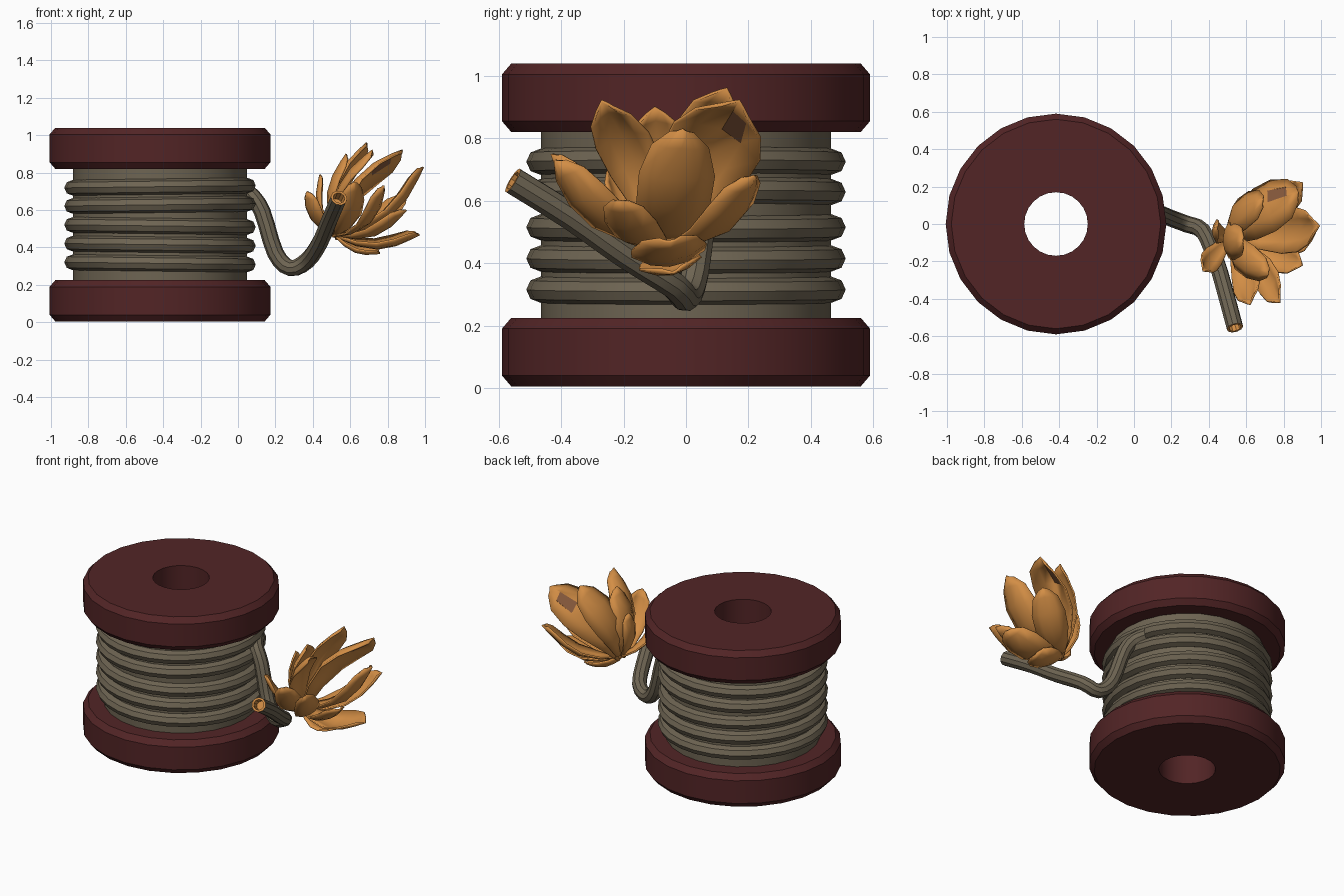
import bpy, bmesh, math
from mathutils import Vector

if "Cube" in bpy.data.objects:
    bpy.data.objects.remove(bpy.data.objects["Cube"])


def material(name, rgb):
    m = bpy.data.materials.new(name)
    m.diffuse_color = (*rgb, 1)
    m.use_nodes = True
    m.node_tree.nodes["Principled BSDF"].inputs["Base Color"].default_value = m.diffuse_color
    return m


RED = material("dark red wood", (0.085, 0.018, 0.019))
ROPE = material("grey brown thread", (0.155, 0.128, 0.085))
ORANGE = material("petal orange", (0.65, 0.27, 0.06))
BROWN = material("petal brown spot", (0.24, 0.10, 0.045))
CX = -0.417


def finish(bm, name, mats, angle=35):
    bmesh.ops.recalc_face_normals(bm, faces=bm.faces[:])
    me = bpy.data.meshes.new(name)
    bm.to_mesh(me)
    bm.free()
    for m in mats:
        me.materials.append(m)
    ob = bpy.data.objects.new(name, me)
    bpy.context.collection.objects.link(ob)
    bpy.ops.object.select_all(action='DESELECT')
    ob.select_set(True)
    bpy.context.view_layer.objects.active = ob
    bpy.ops.object.shade_smooth_by_angle(angle=math.radians(angle))
    return ob


def bridge(bm, rings, closed=False):
    """Skin a list of closed vertex rings, returning faces per band."""
    bands = []
    n = len(rings[0])
    for i in range(len(rings) if closed else len(rings) - 1):
        a, b = rings[i], rings[(i + 1) % len(rings)]
        bands.append([bm.faces.new((a[j], a[(j + 1) % n], b[(j + 1) % n], b[j]))
                      for j in range(n)])
    return bands


def lathe(name, profile, sides, mats, closed=True):
    bm = bmesh.new()
    rings = [[bm.verts.new((CX + r * math.cos(2 * math.pi * k / sides),
                            r * math.sin(2 * math.pi * k / sides), z))
              for k in range(sides)] for r, z in profile]
    bridge(bm, rings, closed)
    return finish(bm, name, mats)


# Spool flanges with chamfered rims and a bored centre
for name, z in (("bottom_flange", 0.005), ("top_flange", 0.82)):
    h = 0.22
    lathe(name, [(0.17, z), (0.56, z), (0.59, z + 0.035), (0.59, z + h - 0.035),
                 (0.56, z + h), (0.17, z + h)], 24, [RED])

# Core between flanges, with red bore
lathe("core", [(0.465, 0.2), (0.465, 0.85)], 24, [ROPE], closed=False)
lathe("core_bore", [(0.17, 0.2), (0.17, 0.85)], 24, [RED], closed=False)

# Wound thread turns
for i, z in enumerate((0.315, 0.415, 0.515, 0.628, 0.725)):
    prof = [(0.466 + 0.046 * math.cos(a), z + 0.042 * math.sin(a))
            for a in (k * math.pi / 4 for k in range(8))]
    turn = lathe(f"thread_turn_{i + 1}", prof, 28, [ROPE])
    for v in turn.data.vertices:      # slight slope of each turn
        v.co.z += 0.012 * (v.co.x - CX) * (1 if i > 2 else -1)

# Loose thread tail, hollow cut end
ctrl = [Vector(p) for p in ((0.03, 0.16, 0.70), (0.07, 0.09, 0.68), (0.13, 0.06, 0.59),
        (0.20, 0.03, 0.37), (0.28, 0.0, 0.29), (0.37, -0.04, 0.33), (0.44, -0.2, 0.43),
        (0.49, -0.37, 0.55), (0.54, -0.555, 0.665))]
path = []
for i in range(len(ctrl) - 1):
    p0, p1, p2 = ctrl[max(i - 1, 0)], ctrl[i], ctrl[i + 1]
    p3 = ctrl[min(i + 2, len(ctrl) - 1)]
    for t in (0, 1 / 3, 2 / 3):
        path.append(0.5 * (2 * p1 + (p2 - p0) * t + (2 * p0 - 5 * p1 + 4 * p2 - p3) * t * t
                           + (3 * p1 - p0 - 3 * p2 + p3) * t ** 3))
path.append(ctrl[-1])
bm = bmesh.new()
rings = []
tan = (path[1] - path[0]).normalized()
side = tan.orthogonal().normalized()


def ring(p, r):
    up = tan.cross(side)
    rings.append([bm.verts.new(p + r * (math.cos(a) * side + math.sin(a) * up))
                  for a in (k * math.pi / 5 for k in range(10))])


for i, p in enumerate(path):
    new = (path[min(i + 1, len(path) - 1)] - path[max(i - 1, 0)]).normalized()
    side = tan.rotation_difference(new) @ side
    tan = new
    ring(p, 0.045)
ring(path[-1], 0.032)
ring(path[-1] - tan * 0.06, 0.030)
bands = bridge(bm, rings)
cap = bm.faces.new(rings[-1])
for f in bands[-1] + bands[-2] + [cap]:
    f.material_index = 1
finish(bm, "loose_thread", [ROPE, ORANGE])

# Flower: cupped petals fanning from one base: tip, width direction, half width
BASE = Vector((0.52, -0.07, 0.46))
AXIS = Vector((0.62, 0.0, 0.78))
PETALS = [
    ((0.37, -0.25, 0.70), (0.6, -0.8, 0), 0.06),
    ((0.44, -0.02, 0.79), (0, 1, 0), 0.06),
    ((0.58, -0.10, 0.90), (0, 1, 0), 0.10),
    ((0.69, 0.13, 0.96), (0.2, 1, 0), 0.11),
    ((0.72, -0.27, 0.92), (0.2, 1, 0.2), 0.09),
    ((0.62, -0.43, 0.75), (0.8, 0.3, 0.3), 0.08),
    ((0.78, -0.42, 0.73), (0.5, 0.6, 0.3), 0.08),
    ((0.88, 0.17, 0.92), (0, 1, -0.3), 0.15),
    ((0.99, -0.01, 0.83), (0, 1, 0), 0.12),
    ((0.90, 0.22, 0.68), (0, 1, 0.4), 0.10),
    ((0.97, -0.05, 0.47), (0, 1, 0.1), 0.12),
    ((0.90, -0.22, 0.60), (0.2, 1, -0.1), 0.09),
    ((0.76, -0.04, 0.37), (0, 1, 0.2), 0.10),
]
SHAPE = [(0, 0.22), (0.25, 0.65), (0.5, 0.97), (0.72, 1.0), (0.9, 0.75), (1.0, 0.3)]
for i, (tip, wide, hw) in enumerate(PETALS):
    d = Vector(tip) - BASE
    L = d.length
    u = d.normalized()
    w = Vector(wide)
    w = (w - u * w.dot(u)).normalized()
    n = u.cross(w)
    centre = BASE + AXIS * 0.4 - (BASE + d * 0.6)
    if n.dot(centre) < 0:
        n.negate()
    bm = bmesh.new()
    rows = []
    for t, s in SHAPE:
        belly = -0.16 * L * math.sin(math.pi * t)
        rows.append([bm.verts.new(BASE + u * (L * (t - 0.05 * abs(c) * t)) + w * (hw * s * c)
                                  + n * (belly + 0.35 * hw * s * c * c))
                     for c in (-1, -0.5, 0, 0.5, 1)])
    for a, b in zip(rows, rows[1:]):
        for j in range(4):
            bm.faces.new((a[j], a[j + 1], b[j + 1], b[j]))
    if i == 7:                          # small brown spot on the large petal
        bm.faces.ensure_lookup_table()
        spot = bm.faces[3 * 4 + 2]
        bmesh.ops.inset_individual(bm, faces=[spot], thickness=0.014)
        spot.material_index = 1
    ob = finish(bm, f"petal_{i + 1}", [ORANGE, BROWN])
    mod = ob.modifiers.new("thickness", 'SOLIDIFY')
    mod.thickness = 0.01
    mod.offset = 0
